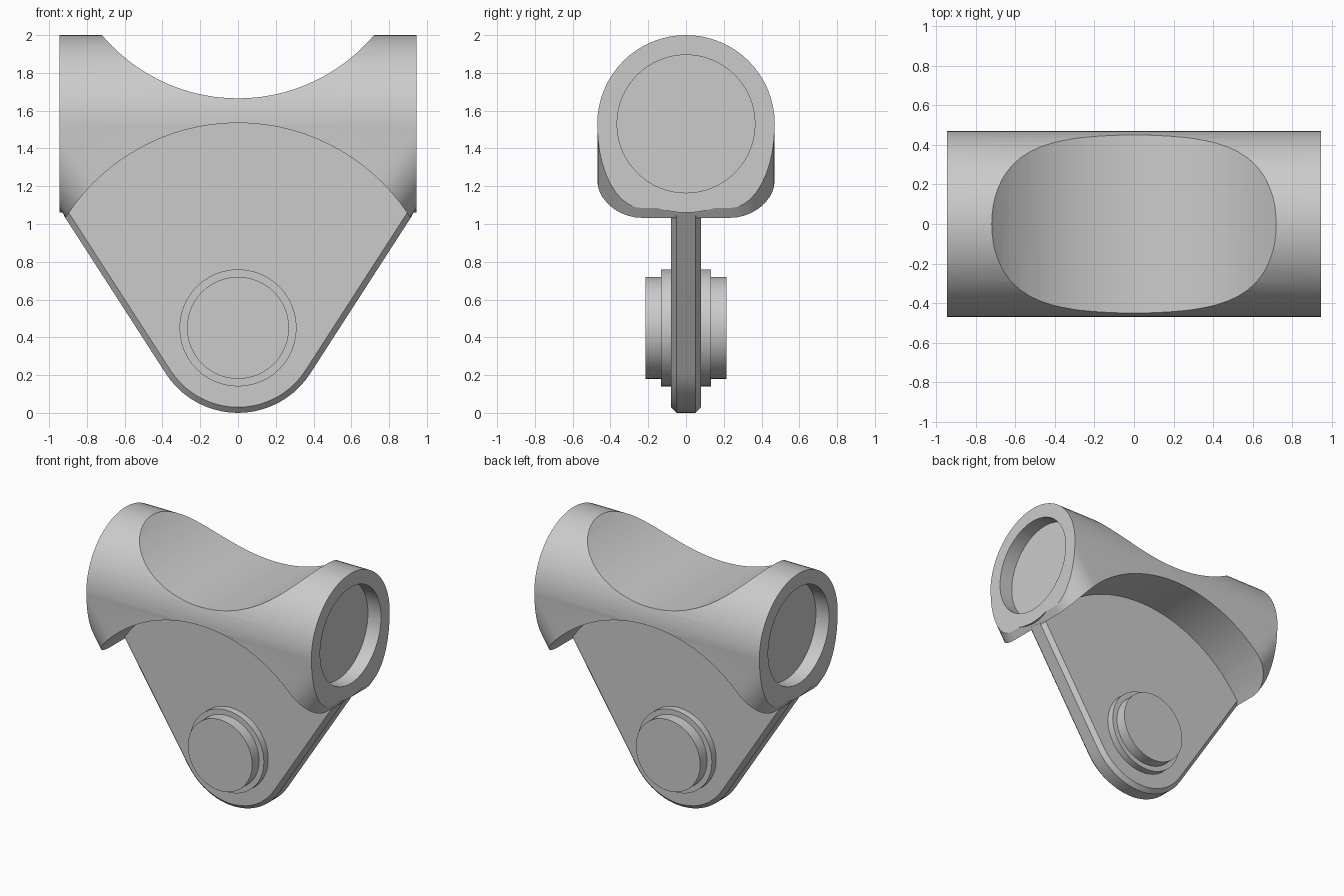
import bpy, bmesh, math
from mathutils import Matrix, Vector

cube = bpy.data.objects.get("Cube")
if cube:
    bpy.data.objects.remove(cube)

grey = bpy.data.materials.new("light grey")
grey.use_nodes = True
grey.diffuse_color = (0.6, 0.6, 0.6, 1)
grey.node_tree.nodes["Principled BSDF"].inputs["Base Color"].default_value = (0.6, 0.6, 0.6, 1)

PIN_Z = 0.455          # axis of the pivot pin
TUBE_Z = 1.53          # axis of the tube
HALF = 0.945           # half length of the tube
RADIUS = 0.47
SLOPE = 0.64           # sideways run of the wedge sides per unit of height
TILT = math.atan(SLOPE)


def finish(name, bm):
    bmesh.ops.recalc_face_normals(bm, faces=bm.faces)
    mesh = bpy.data.meshes.new(name)
    bm.to_mesh(mesh)
    bm.free()
    mesh.materials.append(grey)
    obj = bpy.data.objects.new(name, mesh)
    bpy.context.collection.objects.link(obj)
    return obj


def cylinder(name, radius, depth, centre, axis, segments=64):
    bm = bmesh.new()
    turn = Matrix.Rotation(math.pi / 2, 4, "Y" if axis == "X" else "X")
    bmesh.ops.create_cone(bm, cap_ends=True, segments=segments, radius1=radius,
                          radius2=radius, depth=depth,
                          matrix=Matrix.Translation(centre) @ turn)
    return finish(name, bm)


def prism(outline, half_width):
    """Extrude an (x, z) outline symmetrically along y."""
    bm = bmesh.new()
    face = bm.faces.new([bm.verts.new((x, -half_width, z)) for x, z in outline])
    new = bmesh.ops.extrude_face_region(bm, geom=[face])["geom"]
    bmesh.ops.translate(bm, vec=(0, 2 * half_width, 0),
                        verts=[v for v in new if isinstance(v, bmesh.types.BMVert)])
    return bm


def combine(obj, other, operation):
    mod = obj.modifiers.new("combine", "BOOLEAN")
    mod.operation = operation
    mod.solver = "EXACT"
    mod.object = other
    bpy.context.view_layer.objects.active = obj
    bpy.ops.object.modifier_apply(modifier=mod.name)
    bpy.data.objects.remove(other)


def smooth(obj):
    bpy.ops.object.select_all(action="DESELECT")
    obj.select_set(True)
    bpy.context.view_layer.objects.active = obj
    bpy.ops.object.shade_smooth_by_angle(angle=math.radians(30))


def arc(radius, start, end, steps):
    """Points around the pin axis; angles from straight up."""
    for i in range(steps + 1):
        a = start + (end - start) * i / steps
        yield radius * math.sin(a), PIN_Z + radius * math.cos(a)


# Tube with a straight-walled skirt whose sloping ends are rounded
saddle = cylinder("saddle_tube", RADIUS, 2 * HALF, (0, 0, TUBE_Z), "X")


def wedge_x(z):
    return 0.91 + (z - 1.03) * SLOPE


low, high = 0.8, TUBE_Z - 0.01
bm = prism([(-wedge_x(low), low), (wedge_x(low), low),
            (wedge_x(high), high), (-wedge_x(high), high)], RADIUS - 0.001)
corners = [e for e in bm.edges
           if abs(e.verts[0].co.z - e.verts[1].co.z) > 0.1]
bmesh.ops.bevel(bm, geom=corners, offset=0.235, segments=10, profile=0.5,
                affect="EDGES")
for side in (-1, 1):   # trim flush with the tube ends
    cut = bmesh.ops.bisect_plane(bm, geom=bm.verts[:] + bm.edges[:] + bm.faces[:],
                                 plane_co=(side * HALF, 0, 0),
                                 plane_no=(side, 0, 0), clear_outer=True)
    bmesh.ops.holes_fill(bm, edges=[e for e in cut["geom_cut"]
                                    if isinstance(e, bmesh.types.BMEdge)])
combine(saddle, finish("skirt", bm), "UNION")

# Curved seat above, clearance arc below, shallow round recesses at the ends
combine(saddle, cylinder("seat_cutter", 0.941, 2, (0, 0, 2.606), "Y", 96), "DIFFERENCE")
combine(saddle, cylinder("arc_cutter", 1.08, 2, (0, 0, PIN_Z), "Y", 96), "DIFFERENCE")
for side in (-1, 1):
    combine(saddle, cylinder("recess_cutter", 0.365, 0.22,
                             (side * HALF, 0, TUBE_Z), "X"), "DIFFERENCE")
smooth(saddle)

# Fan-shaped web plate with chamfered sides and rounded foot
foot = math.pi / 2 + TILT
top = math.atan2(0.915, 0.585)
outline = list(arc(PIN_Z, foot, 2 * math.pi - foot, 20)) + list(arc(1.094, -top, top, 32))
bm = prism(outline, 0.08)
pin = Vector((0, 0, PIN_Z))


def on_top(v):
    return (Vector((v.co.x, 0, v.co.z)) - pin).length > 1.05


rims = [e for e in bm.edges
        if abs(e.verts[0].co.y - e.verts[1].co.y) < 0.01
        and not all(on_top(v) for v in e.verts)]
bmesh.ops.bevel(bm, geom=rims, offset=0.03, segments=1, affect="EDGES")
smooth(finish("web_plate", bm))

# Stepped pivot pin through the plate
smooth(cylinder("pivot_collar", 0.31, 0.265, (0, 0, 0.45), "Y", 48))
smooth(cylinder("pivot_pin", 0.27, 0.43, (0, 0, 0.45), "Y", 48))
